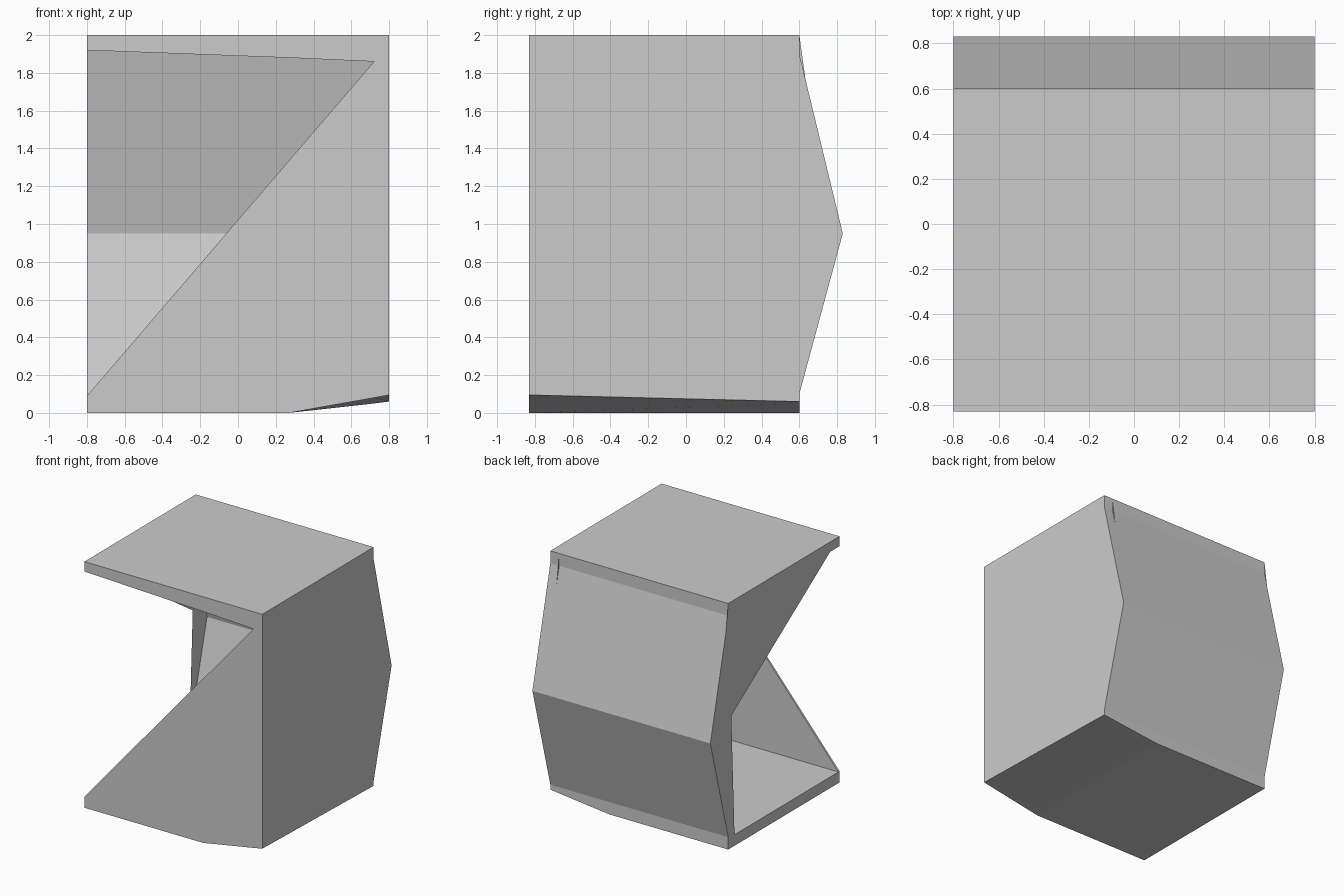
import bpy, bmesh

if "Cube" in bpy.data.objects:
    bpy.data.objects.remove(bpy.data.objects["Cube"])


def loft(name, sections):
    """Join matching closed cross-sections and cap both ends."""
    bm = bmesh.new()
    rings = [[bm.verts.new(p) for p in s] for s in sections]
    for a, b in zip(rings, rings[1:]):
        n = len(a)
        for i in range(n):
            j = (i + 1) % n
            bm.faces.new((a[i], a[j], b[j], b[i]))
    bm.faces.new(rings[0])
    bm.faces.new(rings[-1])
    bmesh.ops.triangulate(bm, faces=[f for f in bm.faces if len(f.verts) > 4])
    bmesh.ops.recalc_face_normals(bm, faces=bm.faces[:])
    me = bpy.data.meshes.new(name)
    bm.to_mesh(me)
    bm.free()
    ob = bpy.data.objects.new(name, me)
    bpy.context.collection.objects.link(ob)
    return ob


F, B, BULGE = -0.83, 0.6, 0.83


def shell_section(x, bottom_front, bottom_back, ceiling):
    # C-shaped side profile: floor, kinked back wall and roof
    prof = [(F, bottom_front), (B, bottom_back), (B, 0.1), (BULGE, 0.95),
            (B, 1.9), (B, 2), (F, 2), (F, ceiling), (0.52, ceiling),
            (0.745, 0.95), (0.52, 0.09), (F, 0.09)]
    return [(x, y, z) for y, z in prof]


# Floor, back and roof in one shell; underside rises toward the right
loft("floor_back_roof", [
    shell_section(-0.8, 0, 0, 1.92),
    shell_section(0.27, 0, 0, 1.88),
    shell_section(0.72, 0.08, 0.05, 1.86),
])


def wall_section(x, bottom_front, bottom_back):
    prof = [(F, bottom_front), (B, bottom_back), (B, 0.1), (BULGE, 0.95),
            (B, 1.9), (B, 2), (F, 2)]
    return [(x, y, z) for y, z in prof]


# Right side wall
loft("right_wall", [wall_section(0.72, 0.08, 0.05), wall_section(0.8, 0.095, 0.06)])

# Thin triangular front panel
triangle = [(-0.8, 0.09), (0.72, 0.09), (0.72, 1.86)]
loft("front_panel", [[(x, y, z) for x, z in triangle] for y in (F, F + 0.015)])
